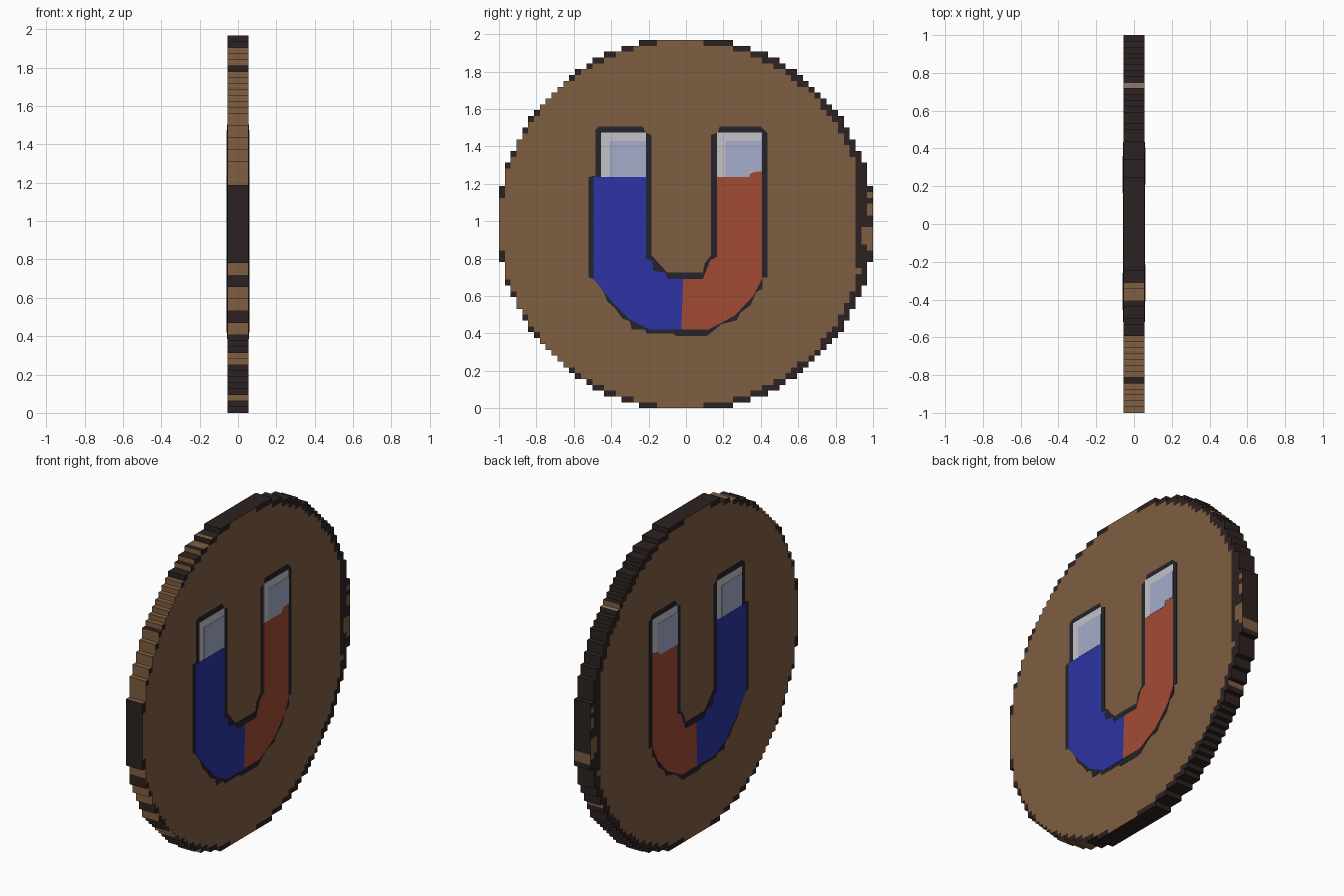
import bpy, bmesh, math

if "Cube" in bpy.data.objects:
    bpy.data.objects.remove(bpy.data.objects["Cube"])

# ---- materials (sRGB picked, stored linear) ----
def mat(name, hexcol):
    lin = []
    for i in (0, 2, 4):
        c = int(hexcol[i:i + 2], 16) / 255
        lin.append(c / 12.92 if c <= 0.04045 else ((c + 0.055) / 1.055) ** 2.4)
    m = bpy.data.materials.new(name)
    m.diffuse_color = (*lin, 1)
    m.use_nodes = True
    m.node_tree.nodes["Principled BSDF"].inputs["Base Color"].default_value = m.diffuse_color
    return m

BROWN = mat("brown", "7F5E42")
DARK = mat("dark_brown", "2C2220")
INK = mat("ink_outline", "23242B")
BLUE = mat("blue", "2C34A4")
RED = mat("red", "A24B34")
ICE = mat("pale_blue", "A5ACCA")
GREY = mat("light_grey", "C3C3C8")
TAN = mat("grey_tan", "8F7A6C")

PX = 1 / 32        # pixel size of the stepped disc
T = 0.056          # half thickness
CZ = 63 * PX / 2   # disc centre height

def inside(v, bands):
    return any(a <= v <= b for a, b in bands)

# ---- colour rules for the disc: 0 brown, 1 dark, 2 tan ----
def face_colour(y, z):
    spots = [(0.975, 0.91, 0.03, 0.07), (0.99, 1.05, 0.02, 0.03), (0.99, 1.15, 0.02, 0.02)]
    if any(((y - a) / ry) ** 2 + ((z - b) / rz) ** 2 < 1 for a, b, ry, rz in spots):
        return 0
    strip = y > 0.92 and 0.75 < z < 1.3
    return int(strip or math.hypot(y + 0.018, z - CZ) > 0.977)

def rim_colour(dy, dz, y, z):
    if dy < 0:      # steps facing the front
        return int(inside(z, [(0, 0.06), (0.09, 0.25), (0.31, 0.42), (0.48, 0.53), (0.66, 0.73),
                              (0.79, 1.19), (1.78, 1.81), (1.9, 2)]))
    if dy > 0:      # steps facing the back
        return 0 if inside(z, [(0.8, 0.86), (0.5, 0.53), (1.65, 1.68)]) else 1
    if dz > 0:      # steps facing up
        if inside(y, [(0.71, 0.76)]):
            return 2
        return int(y > -0.31 or inside(y, [(-0.59, -0.41), (-0.83, -0.8)]))
    return int(y > -0.35)

# ---- stepped wooden disc ----
cells = set()
for j in range(63):
    w = round(math.sqrt(32.1 ** 2 - (j - 31) ** 2))
    cells |= {(i, j) for i in range(-w, w)}

bm = bmesh.new()
cache = {}
def vert(i, j, s):
    if (i, j, s) not in cache:
        cache[i, j, s] = bm.verts.new((s * T, i * PX, j * PX))
    return cache[i, j, s]

for i, j in sorted(cells):
    y, z = (i + 0.5) * PX, (j + 0.5) * PX
    quad = [(i, j), (i + 1, j), (i + 1, j + 1), (i, j + 1)]
    for s in (1, -1):
        f = bm.faces.new([vert(a, b, s) for a, b in quad[::s]])
        f.material_index = face_colour(y, z)
    for k, (di, dj) in enumerate([(0, -1), (1, 0), (0, 1), (-1, 0)]):
        if (i + di, j + dj) not in cells:
            a, b = quad[k], quad[(k + 1) % 4]
            f = bm.faces.new([vert(*b, 1), vert(*a, 1), vert(*a, -1), vert(*b, -1)])
            f.material_index = rim_colour(di, dj, y, z)
bmesh.ops.recalc_face_normals(bm, faces=bm.faces)
me = bpy.data.meshes.new("disc")
bm.to_mesh(me)
bm.free()
for m in (BROWN, DARK, TAN):
    me.materials.append(m)
bpy.context.collection.objects.link(bpy.data.objects.new("disc", me))

# ---- thin painted plates on both faces ----
def plate(name, pts, material, layer, side):
    b = bmesh.new()
    x = side * (T + 0.0015 * layer)
    f = b.faces.new([b.verts.new((side * (T - 0.001), y, z)) for y, z in pts])
    r = bmesh.ops.extrude_face_region(b, geom=[f])
    for v in r["geom"]:
        if isinstance(v, bmesh.types.BMVert):
            v.co.x = x
    bmesh.ops.recalc_face_normals(b, faces=b.faces)
    bmesh.ops.triangulate(b, faces=[f for f in b.faces if len(f.verts) > 4])
    d = bpy.data.meshes.new(name)
    b.to_mesh(d)
    b.free()
    d.materials.append(material)
    bpy.context.collection.objects.link(bpy.data.objects.new(name, d))

def rect(y0, y1, z0, z1):
    return [(y0, z0), (y1, z0), (y1, z1), (y0, z1)]

outline = [(-.485, 1.49), (-.465, 1.505), (-.23, 1.505), (-.215, 1.475), (-.185, 1.46), (-.185, .82),
           (-.15, .78), (-.10, .725), (.09, .725), (.10, .775), (.135, .82), (.135, 1.46), (.17, 1.475),
           (.18, 1.505), (.40, 1.505), (.435, 1.47), (.435, .70), (.41, .70), (.41, .64), (.375, .62),
           (.345, .55), (.29, .51), (.27, .47), (.19, .45), (.13, .40), (.11, .385), (-.05, .385),
           (-.07, .40), (-.21, .40), (-.22, .42), (-.29, .42), (-.30, .465), (-.34, .48), (-.38, .535),
           (-.42, .57), (-.44, .62), (-.49, .69), (-.52, .70), (-.52, 1.235), (-.485, 1.245)]
blue_arm = [(-.495, 1.235), (-.215, 1.24), (-.215, .80), (-.18, .79), (-.175, .735), (-.11, .725),
            (-.10, .69), (-.015, .69), (-.025, .42), (-.19, .42), (-.30, .475), (-.40, .575),
            (-.495, .69)]
red_arm = [(.165, 1.235), (.33, 1.235), (.35, 1.26), (.405, 1.27), (.405, .69), (.36, .60),
           (.26, .495), (.12, .42), (-.025, .42), (-.015, .69), (.09, .69), (.13, .79), (.165, .81)]

for side, tag in ((1, "right"), (-1, "left")):
    plate("magnet_outline_" + tag, outline, INK, 1, side)
    plate("blue_arm_" + tag, blue_arm, BLUE, 2, side)
    plate("red_arm_" + tag, red_arm, RED, 2, side)
    # steel tips with a highlight along the top and one edge
    for y0, y1, tip in ((-.455, -.215, "blue_tip_"), (.165, .405, "red_tip_")):
        low = 1.237 if y0 < 0 else 1.235
        if y0 > 0:
            tip_pts = [(y0, low), (.33, low), (.35, 1.26), (y1, 1.27), (y1, 1.475), (y0, 1.475)]
        else:
            tip_pts = rect(y0, y1, low, 1.475)
        plate(tip + "edge_" + tag, tip_pts, GREY, 2, side)
        a, b = (y0 + .045, y1) if side > 0 else (y0, y1 - .045)
        plate(tip + "face_" + tag, rect(a, b, 1.265 if y0 > 0 else low, 1.43), ICE, 3, side)
        if y0 > 0:
            plate(tip + "foot_" + tag, rect(a, .34, low, 1.265), ICE, 3, side)
